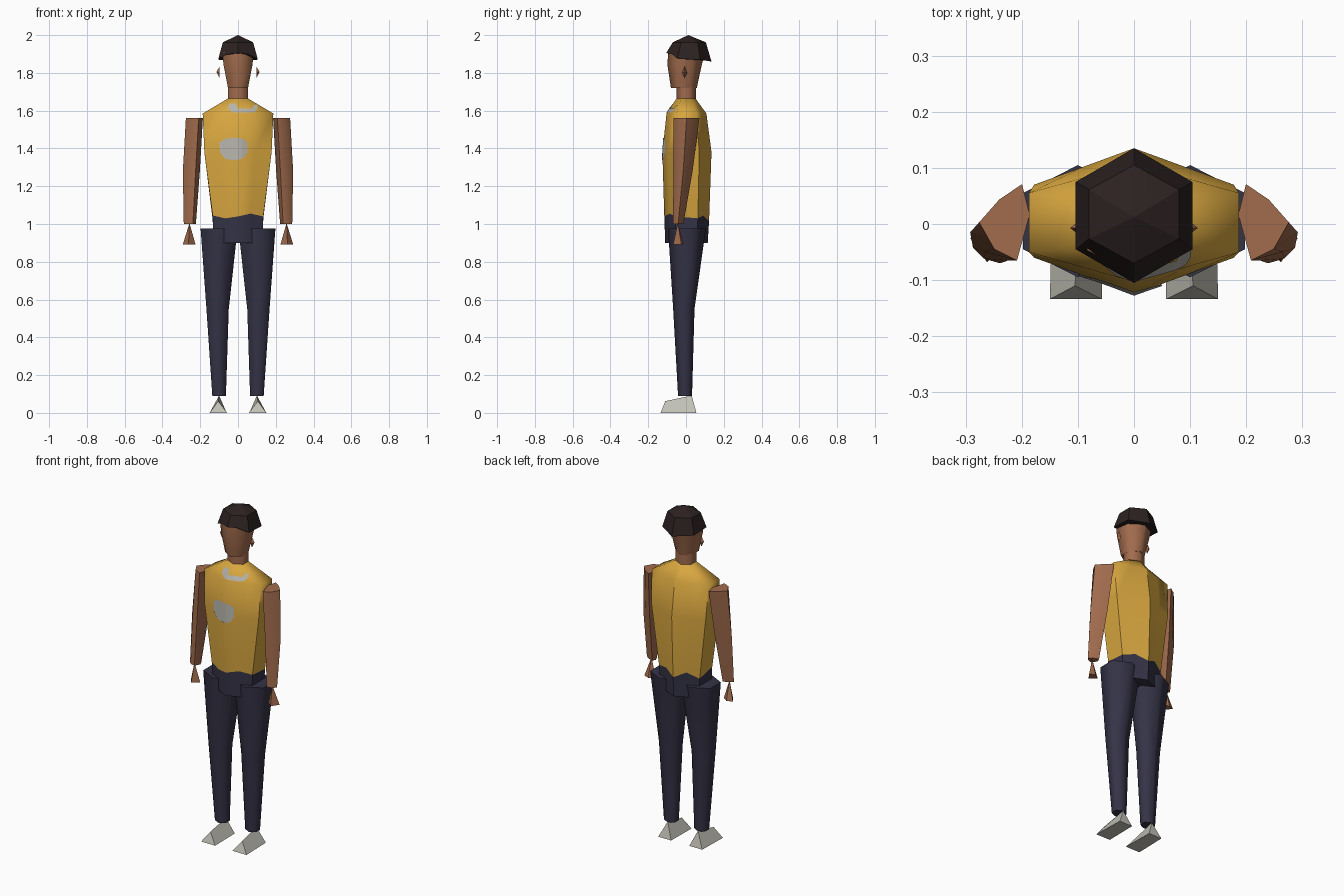
import bpy, bmesh, math
from mathutils import Vector
from mathutils.bvhtree import BVHTree

cube = bpy.data.objects.get("Cube")
if cube:
    bpy.data.objects.remove(cube, do_unlink=True)


def material(name, rgb):
    m = bpy.data.materials.new(name)
    m.use_nodes = True
    m.diffuse_color = (*rgb, 1)
    m.node_tree.nodes["Principled BSDF"].inputs["Base Color"].default_value = (*rgb, 1)
    return m


skin = material("brown skin", (0.36, 0.15, 0.075))
yellow = material("yellow shirt", (0.68, 0.38, 0.05))
navy = material("navy trousers", (0.035, 0.033, 0.062))
dark = material("dark hair", (0.025, 0.015, 0.015))
pale = material("pale shoe", (0.54, 0.53, 0.47))
grey = material("grey patch", (0.46, 0.45, 0.40))


def finish(name, bm, mat, angle=65, seam=False, closed=True):
    """Turn a bmesh into an object, smooth below the given edge angle."""
    if closed:
        bmesh.ops.recalc_face_normals(bm, faces=bm.faces)
    for f in bm.faces:
        f.smooth = True
    for e in bm.edges:
        sharp = len(e.link_faces) == 2 and e.calc_face_angle(0) > math.radians(angle)
        back = all(abs(v.co.x) < 0.001 and v.co.y > 0 for v in e.verts)
        e.smooth = not (sharp or (seam and back))
    mesh = bpy.data.meshes.new(name)
    bm.to_mesh(mesh)
    bm.free()
    mesh.materials.append(mat)
    ob = bpy.data.objects.new(name, mesh)
    bpy.context.collection.objects.link(ob)
    return ob


def hexagon(z, w, y0, y1, cx=0, mids=False):
    """Six-sided ring pointing fore and aft; z may be a list of heights."""
    c, h = (y0 + y1) / 2, (y1 - y0) / 4
    pts = [(0, y0), (w, c - h), (w, c + h), (0, y1), (-w, c + h), (-w, c - h)]
    if mids:
        full = []
        for i, p in enumerate(pts):
            q = pts[(i + 1) % 6]
            full.append(p)
            if p[0] != q[0]:
                full.append(((p[0] + q[0]) / 2, (p[1] + q[1]) / 2))
        pts = full
    zs = z if isinstance(z, list) else [z] * len(pts)
    return [(x + cx, y, k) for (x, y), k in zip(pts, zs)]


def loft(name, rings, mat, side=1, **kw):
    """Skin closed rings together; a one-point ring makes a tip."""
    bm = bmesh.new()
    rows = [[bm.verts.new((x * side, y, z)) for x, y, z in r] for r in rings]
    for a, b in zip(rows, rows[1:]):
        n = len(a)
        for i in range(n):
            j = (i + 1) % n
            bm.faces.new((a[i], a[j], b[0]) if len(b) == 1 else (a[i], a[j], b[j], b[i]))
    for r in (rows[0], rows[-1]):
        if len(r) > 2:
            bm.faces.new(r)
    return finish(name, bm, mat, **kw)


# Shirt and trouser top share an uneven hem
hem = [1.04, 1.055, 1.04, 1.03, 1.045, 1.015, 1.05, 1.02, 1.045, 1.03]
hem_ring = hexagon(hem, 0.134, -0.115, 0.122, mids=True)
shirt = loft("shirt", [
    hem_ring,
    hexagon(1.38, 0.178, -0.125, 0.135, mids=True),
    hexagon(1.585, 0.187, -0.103, 0.108, mids=True),
    hexagon(1.665, 0.052, -0.05, 0.05, mids=True)], yellow, seam=True)
loft("hips", [hexagon(0.90, 0.13, -0.11, 0.115, mids=True), hem_ring], navy, seam=True)

# Neck, head and hair
loft("neck", [hexagon(1.64, 0.052, -0.05, 0.052), hexagon(1.73, 0.052, -0.05, 0.052)], skin)
loft("head", [
    hexagon(1.72, 0.053, -0.08, 0.057),
    hexagon(1.84, 0.076, -0.098, 0.083),
    hexagon(1.91, 0.084, -0.095, 0.10)], skin)
hairline = [1.905, 1.90, 1.875, 1.87, 1.865, 1.86, 1.865, 1.87, 1.875, 1.90]
loft("hair", [
    hexagon(hairline, 0.104, -0.105, 0.135, mids=True),
    hexagon(1.962, 0.08, -0.07, 0.105, mids=True),
    [(0, 0.012, 2.0)]], dark, angle=25)

for side, word in ((1, "left"), (-1, "right")):
    # Ear: small outward spike
    loft(word + "_ear", [
        [(0.097, -0.02, 1.80), (0.097, -0.007, 1.77), (0.097, 0.006, 1.80), (0.097, -0.007, 1.835)],
        [(0.114, -0.007, 1.805)]], skin, side, angle=30)

    # Arm: turned six-sided tube, thinning and swinging forward
    def arm_ring(z, cx, cy, sx, sy):
        base = [(-0.7, 1), (0.2, 0.6), (1, 0), (0.4, -0.7), (-0.5, -1), (-1, 0.2)]
        return [(cx + sx * x, cy + sy * y, z) for x, y in base]

    loft(word + "_arm", [
        arm_ring(1.0, 0.255, -0.042, 0.032, 0.028),
        arm_ring(1.28, 0.247, -0.015, 0.045, 0.05),
        arm_ring(1.56, 0.231, 0.003, 0.045, 0.068)], skin, side)

    # Hand: narrow pyramid
    loft(word + "_hand", [
        [(0.225, -0.035, 0.892), (0.262, -0.068, 0.892), (0.292, -0.025, 0.892), (0.258, -0.012, 0.892)],
        [(0.257, -0.043, 1.005)]], skin, side, angle=30)

    # Leg: tapered six-sided tube
    loft(word + "_leg", [
        hexagon(0.09, 0.036, -0.042, 0.032, 0.1),
        hexagon(0.55, 0.059, -0.068, 0.045, 0.108),
        hexagon(0.975, 0.098, -0.095, 0.105, 0.1)], navy, side)

    # Shoe: ridged wedge on a flat sole
    bm = bmesh.new()
    sole = [bm.verts.new((x * side, y, 0)) for x, y in
            ((0.057, -0.134), (0.15, -0.134), (0.145, 0.055), (0.06, 0.055))]
    toe = bm.verts.new((0.105 * side, -0.11, 0.062))
    heel = bm.verts.new((0.1 * side, 0.03, 0.092))
    a, b, c, d = sole
    for f in (sole, (a, b, toe), (b, c, heel, toe), (c, d, heel), (d, a, toe, heel)):
        bm.faces.new(f)
    finish(word + "_shoe", bm, pale, angle=50)

# Flat patches laid onto the front of the shirt
bm = bmesh.new()
bm.from_mesh(shirt.data)
surface = BVHTree.FromBMesh(bm)
bm.free()


def patch(name, upper, lower):
    bm = bmesh.new()

    def lay(x, z):
        hit = surface.ray_cast(Vector((x, -1, z)), Vector((0, 1, 0)))[0]
        return bm.verts.new((x, (hit.y if hit else -0.1) - 0.004, z))

    top = [lay(*p) for p in upper]
    low = [lay(*p) for p in lower]
    for i in range(len(top) - 1):
        bm.faces.new((low[i], low[i + 1], top[i + 1], top[i]))
    bm.normal_update()
    for f in bm.faces:
        if f.normal.y > 0:
            f.normal_flip()
    finish(name, bm, grey, closed=False)


patch("chest_patch",
      [(-0.1, 1.43), (-0.07, 1.45), (-0.04, 1.455), (0, 1.455), (0.03, 1.45), (0.05, 1.43)],
      [(-0.095, 1.38), (-0.07, 1.345), (-0.04, 1.34), (0, 1.34), (0.03, 1.35), (0.05, 1.38)])
patch("collar_patch",
      [(-0.045, 1.638), (-0.012, 1.638), (0, 1.612), (0.075, 1.612), (0.085, 1.63), (0.102, 1.63)],
      [(-0.055, 1.612), (-0.03, 1.592), (0, 1.59), (0.075, 1.59), (0.092, 1.595), (0.102, 1.612)])
